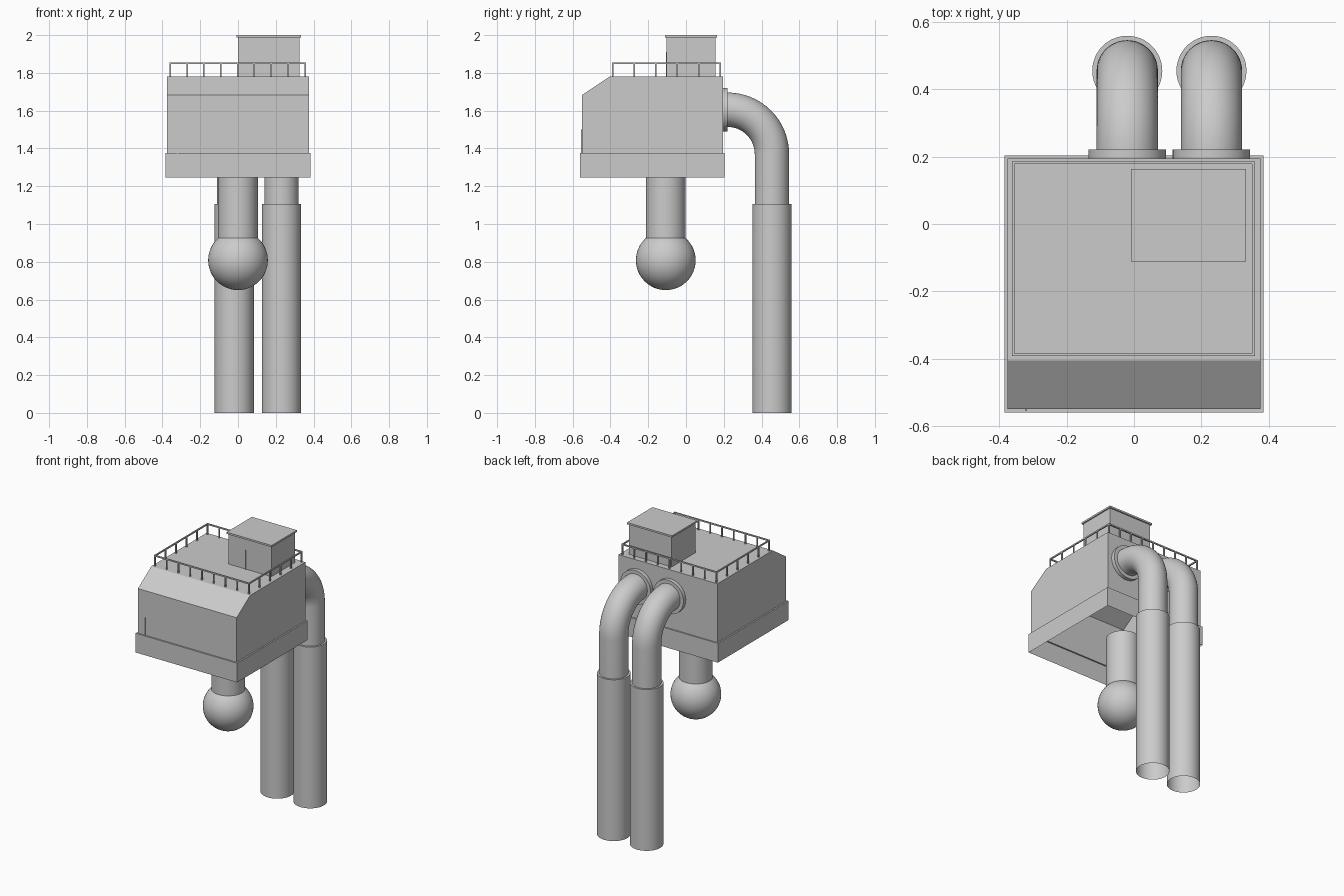
import bpy, bmesh
from math import sin, cos, pi, radians
from mathutils import Matrix

if "Cube" in bpy.data.objects:
    bpy.data.objects.remove(bpy.data.objects["Cube"])


def finish(bm, name, smooth=False):
    bmesh.ops.recalc_face_normals(bm, faces=bm.faces)
    me = bpy.data.meshes.new(name)
    bm.to_mesh(me)
    bm.free()
    ob = bpy.data.objects.new(name, me)
    bpy.context.collection.objects.link(ob)
    if smooth:
        bpy.ops.object.select_all(action='DESELECT')
        ob.select_set(True)
        bpy.context.view_layer.objects.active = ob
        bpy.ops.object.shade_smooth_by_angle(angle=radians(35))
    return ob


def add_box(bm, x0, x1, y0, y1, z0, z1):
    m = Matrix.Translation(((x0 + x1) / 2, (y0 + y1) / 2, (z0 + z1) / 2))
    bmesh.ops.create_cube(bm, size=1, matrix=m @ Matrix.Diagonal((x1 - x0, y1 - y0, z1 - z0, 1)))


def box(name, *size):
    bm = bmesh.new()
    add_box(bm, *size)
    return finish(bm, name)


def loft(name, rings, smooth=False, closed=True, caps=False):
    """Skin a list of point rings; ends stay open unless caps is set."""
    bm = bmesh.new()
    vs = [[bm.verts.new(p) for p in r] for r in rings]
    n = len(vs[0])
    for a, b in zip(vs, vs[1:]):
        for i in range(n if closed else n - 1):
            j = (i + 1) % n
            bm.faces.new((a[i], a[j], b[j], b[i]))
    if caps:
        bm.faces.new(vs[0])
        bm.faces.new(vs[-1])
    return finish(bm, name, smooth)


def circle(x, y, z, r, tilt=0.0, n=48):
    """Ring around z (tilt 0) turning to a ring around y (tilt 90 degrees)."""
    return [(x + r * cos(t), y + r * sin(t) * cos(tilt), z + r * sin(t) * sin(tilt))
            for t in (2 * pi * i / n for i in range(n))]


def rect(x, y0, y1, z):
    return [(-x, y0, z), (x, y0, z), (x, y1, z), (-x, y1, z)]


# Hollow cabin with sloped front roof edge, open underneath
profile = [(-0.55, 1.377), (-0.55, 1.683), (-0.405, 1.78), (0.195, 1.78), (0.195, 1.377)]
loft("cabin_shell", [[(x, y, z) for y, z in profile] for x in (-0.375, 0.375)],
     closed=False, caps=True)

# Wider skirt below the cabin, also open
loft("cabin_skirt", [rect(0.385, -0.56, 0.204, 1.245), rect(0.385, -0.56, 0.204, 1.377),
                     rect(0.375, -0.55, 0.195, 1.377)])

# Roof hut with overhanging lid, and thin door edges
box("roof_hut", 0.0, 0.325, -0.102, 0.155, 1.78, 1.99)
box("roof_hut_lid", -0.009, 0.333, -0.111, 0.164, 1.988, 2.0)
box("hut_door_edge", 0.128, 0.132, -0.106, -0.10, 1.78, 1.91)
box("cabin_door_edge", -0.322, -0.318, -0.555, -0.549, 1.377, 1.50)

# Roof railing: four top bars and evenly spaced posts
x0, x1, y0, y1, w = -0.359, 0.355, -0.388, 0.182, 0.004
bm = bmesh.new()
for y in (y0, y1):
    add_box(bm, x0 - w, x1 + w, y - w, y + w, 1.846, 1.855)
    for i in range(9):
        x = x0 + (x1 - x0) * i / 8
        add_box(bm, x - w, x + w, y - w, y + w, 1.78, 1.848)
for x in (x0, x1):
    add_box(bm, x - w, x + w, y0, y1, 1.846, 1.855)
    for i in range(1, 5):
        y = y0 + (y1 - y0) * i / 5
        add_box(bm, x - w, x + w, y - w, y + w, 1.78, 1.848)
finish(bm, "roof_railing")

# Hanging column with ball
loft("ball_column", [circle(0, -0.107, z, 0.105) for z in (0.90, 1.285)], smooth=True, caps=True)
bm = bmesh.new()
bmesh.ops.create_uvsphere(bm, u_segments=48, v_segments=24, radius=0.158,
                          matrix=Matrix.Translation((0, -0.107, 0.808)))
finish(bm, "ball", smooth=True)

# Two bent pipes with wall flange and lower sleeve
R, q = 0.235, pi / 2
for side, px in (("left", -0.02), ("right", 0.23)):
    path = [circle(px, 0.195, 1.37 + R, 0.091, q)]
    for i in range(17):
        t = q * i / 16
        path.append(circle(px, 0.22 + R * sin(t), 1.37 + R * cos(t), 0.091, q - t))
    path.append(circle(px, 0.22 + R, 1.10, 0.091))
    loft(side + "_pipe_bend", path, smooth=True)
    loft(side + "_pipe_flange", [circle(px, y, 1.605, r, q) for y, r in
                                 ((0.195, 0.115), (0.221, 0.115), (0.221, 0.09))], smooth=True)
    loft(side + "_pipe_sleeve", [circle(px, 0.455, z, r) for z, r in
                                 ((0.0, 0.104), (1.107, 0.104), (1.107, 0.09))], smooth=True)
